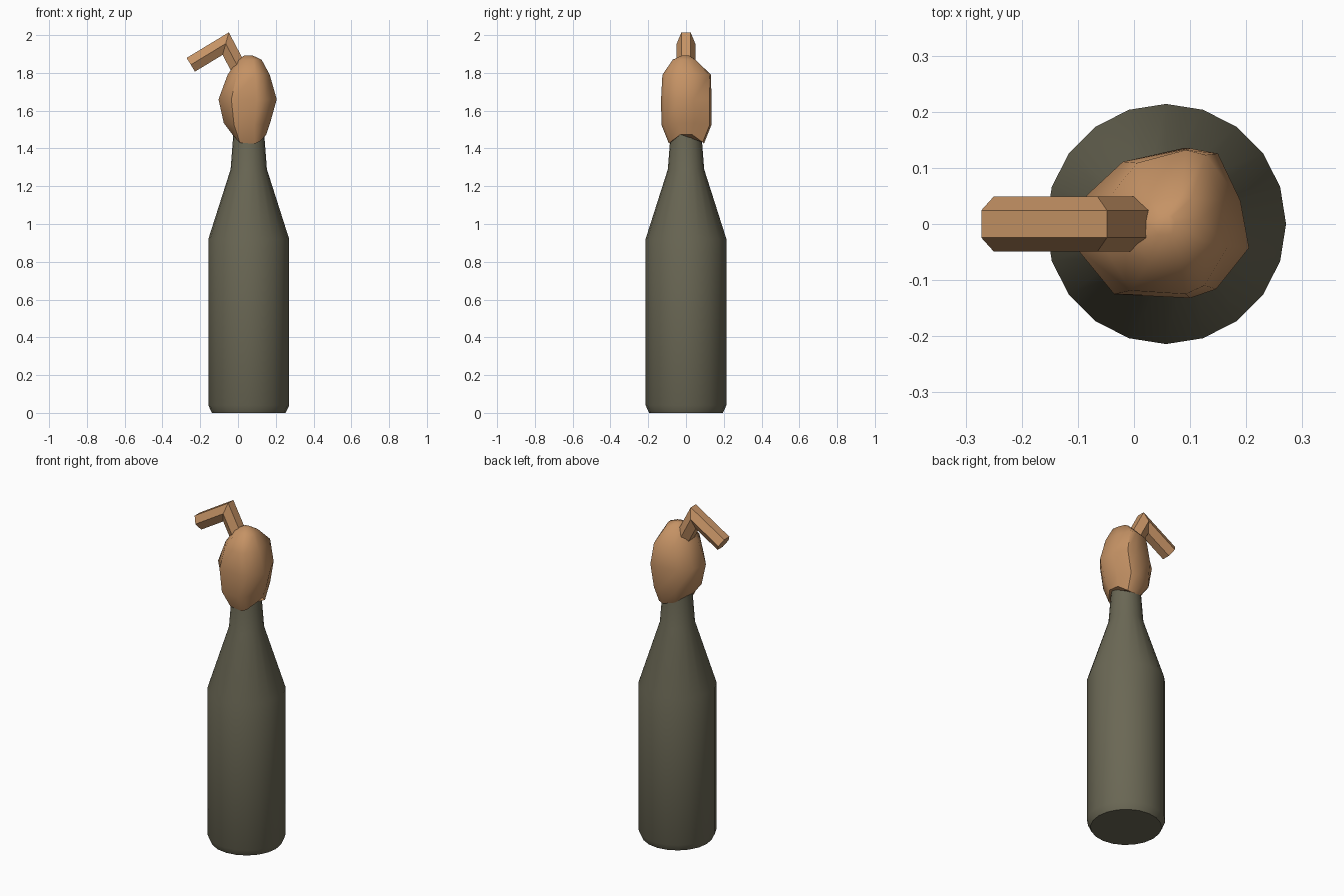
import bpy, bmesh, math
from mathutils import Vector

if "Cube" in bpy.data.objects:
    bpy.data.objects.remove(bpy.data.objects["Cube"])


def material(name, rgb):
    m = bpy.data.materials.new(name)
    m.diffuse_color = (*rgb, 1)
    m.use_nodes = True
    m.node_tree.nodes["Principled BSDF"].inputs["Base Color"].default_value = m.diffuse_color
    return m


def skin(name, rings, mat, smooth=None):
    """Join matching rings of points into a closed tube."""
    bm = bmesh.new()
    loops = [[bm.verts.new(p) for p in r] for r in rings]
    for a, b in zip(loops, loops[1:]):
        n = len(a)
        for i in range(n):
            j = (i + 1) % n
            bm.faces.new((a[i], a[j], b[j], b[i]))
    bm.faces.new(loops[0][::-1])
    bm.faces.new(loops[-1])
    bmesh.ops.recalc_face_normals(bm, faces=bm.faces)
    me = bpy.data.meshes.new(name)
    bm.to_mesh(me)
    bm.free()
    me.materials.append(mat)
    ob = bpy.data.objects.new(name, me)
    bpy.context.collection.objects.link(ob)
    if smooth:
        bpy.ops.object.select_all(action='DESELECT')
        ob.select_set(True)
        bpy.context.view_layer.objects.active = ob
        bpy.ops.object.shade_smooth_by_angle(angle=math.radians(smooth))
    return ob


glass = material("dark_olive_glass", (0.145, 0.137, 0.09))
cloth = material("tan_cloth", (0.56, 0.29, 0.13))

# Bottle: turned profile of (radius, height), 20 sides
CX = 0.057
profile = [(0.195, 0), (0.214, 0.04), (0.214, 0.92), (0.096, 1.29), (0.08, 1.5)]
skin("bottle", [[(CX + r * math.cos(math.tau * i / 20), r * math.sin(math.tau * i / 20), z)
                 for i in range(20)] for r, z in profile], glass, 40)

# Rag bundle: an uneven ten-sided outline fitted to each level's extents
outline = [(1, -0.33), (0.9, 0.3), (0.64, 0.93), (0.32, 1), (-0.46, 0.82),
           (-0.88, 0.37), (-1, -0.33), (-0.56, -0.95), (0.32, -1), (0.62, -0.88)]
levels = [  # height, x min, x max, y min, y max, droop at front and back
    (1.48, -0.03, 0.15, -0.09, 0.095, 0.055),
    (1.535, -0.075, 0.17, -0.13, 0.135, 0.01),
    (1.66, -0.103, 0.205, -0.132, 0.135, 0),
    (1.79, -0.055, 0.168, -0.125, 0.132, 0),
    (1.87, 0.0, 0.125, -0.07, 0.05, 0),
    (1.893, 0.035, 0.075, -0.02, 0.015, 0)]
rings = []
for z, x0, x1, y0, y1, droop in levels:
    rings.append([((x0 + x1) / 2 + u * (x1 - x0) / 2,
                   (y0 + y1) / 2 + v * (y1 - y0) / 2,
                   z - droop * v * v) for u, v in outline])
skin("rag_bundle", rings, cloth, 50)

# Bent wick: hexagonal bar with a mitred elbow
path = [Vector((-0.25, 0, 1.843)), Vector((-0.065, 0, 1.955)), Vector((0.035, 0, 1.765))]
d1, d2 = (path[1] - path[0]).normalized(), (path[2] - path[1]).normalized()
side = Vector((0, 1, 0))
n1, n2 = d1.cross(side), d2.cross(side)
if n1.z < 0:
    n1, n2 = -n1, -n2
mitre = (n1 + n2).normalized()
mitre /= mitre.dot(n1)
R = 0.049
skin("wick", [[p + side * R * math.cos(math.tau * i / 6) + n * R * math.sin(math.tau * i / 6)
               for i in range(6)] for p, n in zip(path, (n1, mitre, n2))], cloth)
